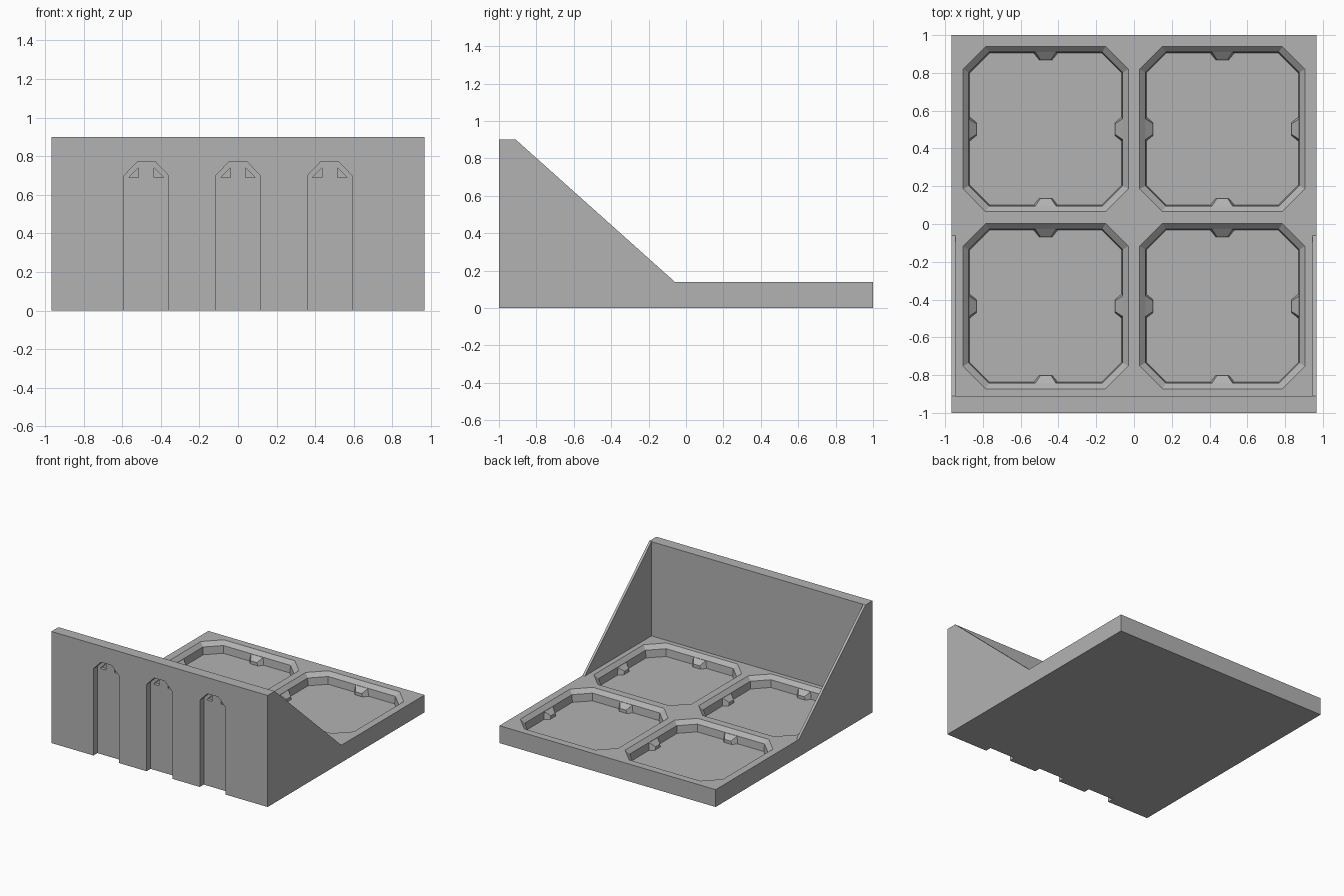
import bpy, bmesh
from mathutils import Matrix, Vector

if "Cube" in bpy.data.objects:
    bpy.data.objects.remove(bpy.data.objects["Cube"], do_unlink=True)

GREY = (0.45, 0.45, 0.45, 1)
grey = bpy.data.materials.new("plain_grey")
grey.use_nodes = True
grey.diffuse_color = GREY
grey.node_tree.nodes["Principled BSDF"].inputs["Base Color"].default_value = GREY

W, TOP, HEIGHT = 0.965, 0.14, 0.9
WALL_IN, SLOPE_END = -0.91, -0.06
POCKET_X, POCKET_Y = (-0.4675, 0.4675), (-0.435, 0.5025)
FLOOR = 0.05


def loft(name, rings):
    """Closed flat-faced solid through rings of equal point count."""
    bm = bmesh.new()
    loops = [[bm.verts.new(p) for p in ring] for ring in rings]
    n = len(loops[0])
    for a, b in zip(loops, loops[1:]):
        for i in range(n):
            j = (i + 1) % n
            bm.faces.new((a[i], a[j], b[j], b[i]))
    bm.faces.new(loops[0])
    bm.faces.new(loops[-1])
    bmesh.ops.recalc_face_normals(bm, faces=bm.faces)
    mesh = bpy.data.meshes.new(name)
    bm.to_mesh(mesh)
    bm.free()
    mesh.materials.append(grey)
    obj = bpy.data.objects.new(name, mesh)
    bpy.context.collection.objects.link(obj)
    return obj


def box(name, x, y, z):
    return loft(name, [[(x[0], y[0], h), (x[1], y[0], h), (x[1], y[1], h), (x[0], y[1], h)]
                       for h in z])


def front_prism(name, outline, y0, y1):
    return loft(name, [[(x, y, z) for x, z in outline] for y in (y0, y1)])


def octagon(cx, cy, z, inset):
    h = 0.4375 - inset
    c = h - 0.12 + inset * 0.4
    pts = [(h, -c), (h, c), (c, h), (-c, h), (-h, c), (-h, -c), (-c, -h), (c, -h)]
    return [(cx + x, cy + y, z) for x, y in pts]


def cut(target, cutters):
    bpy.context.view_layer.objects.active = target
    for cutter in cutters:
        mod = target.modifiers.new("cut", "BOOLEAN")
        mod.operation, mod.solver, mod.object = "DIFFERENCE", "EXACT", cutter
        bpy.ops.object.modifier_apply(modifier=mod.name)


# Main solids
base = box("base_plate", (-W, W), (-1, 1), (0, TOP))
wall = box("mounting_wall", (-W, W), (-1, WALL_IN), (TOP, HEIGHT))

# Thin sloping cheeks beside the wall
for side, label in ((1, "left"), (-1, "right")):
    tri = [(WALL_IN, TOP), (SLOPE_END, TOP), (WALL_IN, HEIGHT)]
    loft(label + "_cheek", [[(side * x, y, z) for y, z in tri] for x in (W - 0.02, W)])

# Octagonal pockets with a chamfered rim
pockets = [loft("pocket_cutter", [octagon(cx, cy, TOP + 0.01, -0.01), octagon(cx, cy, TOP, 0),
                                  octagon(cx, cy, 0.11, 0.03), octagon(cx, cy, FLOOR, 0.035)])
           for cx in POCKET_X for cy in POCKET_Y]

# Arched hanging slots, open at the bottom, with small corner notches
slots, notches = [], []
for cx in (-0.475, 0, 0.475):
    arch = [(-0.115, -0.05), (0.115, -0.05), (0.115, 0.70), (0.048, 0.77),
            (-0.048, 0.77), (-0.115, 0.70)]
    slots.append(front_prism("slot_cutter", [(cx + x, z) for x, z in arch], -1.05, -0.95))
    for s in (-1, 1):
        tri = [(cx + s * 0.09, 0.69), (cx + s * 0.04, 0.69), (cx + s * 0.04, 0.74)]
        notches.append(front_prism("notch_cutter", tri, -0.96, -0.925))

cut(base, pockets + slots)
cut(wall, slots + notches)
for cutter in pockets + slots + notches:
    bpy.data.objects.remove(cutter, do_unlink=True)

# Retaining bumps at the middle of each pocket side
for cx in POCKET_X:
    for cy in POCKET_Y:
        for k, quarter in enumerate(((1, 0), (0, 1), (-1, 0), (0, -1))):
            c, s = quarter
            turn = Matrix(((c, -s, 0), (s, c, 0), (0, 0, 1)))
            rings = []
            for out, half, top in ((0.41, 0.07, 0.11), (0.367, 0.035, 0.075)):
                ring = [(out, -half, FLOOR), (out, half, FLOOR),
                        (out, half * 0.8, top), (out, -half * 0.8, top)]
                rings.append([turn @ Vector(p) + Vector((cx, cy, 0)) for p in ring])
            loft("pocket_bump", rings)
